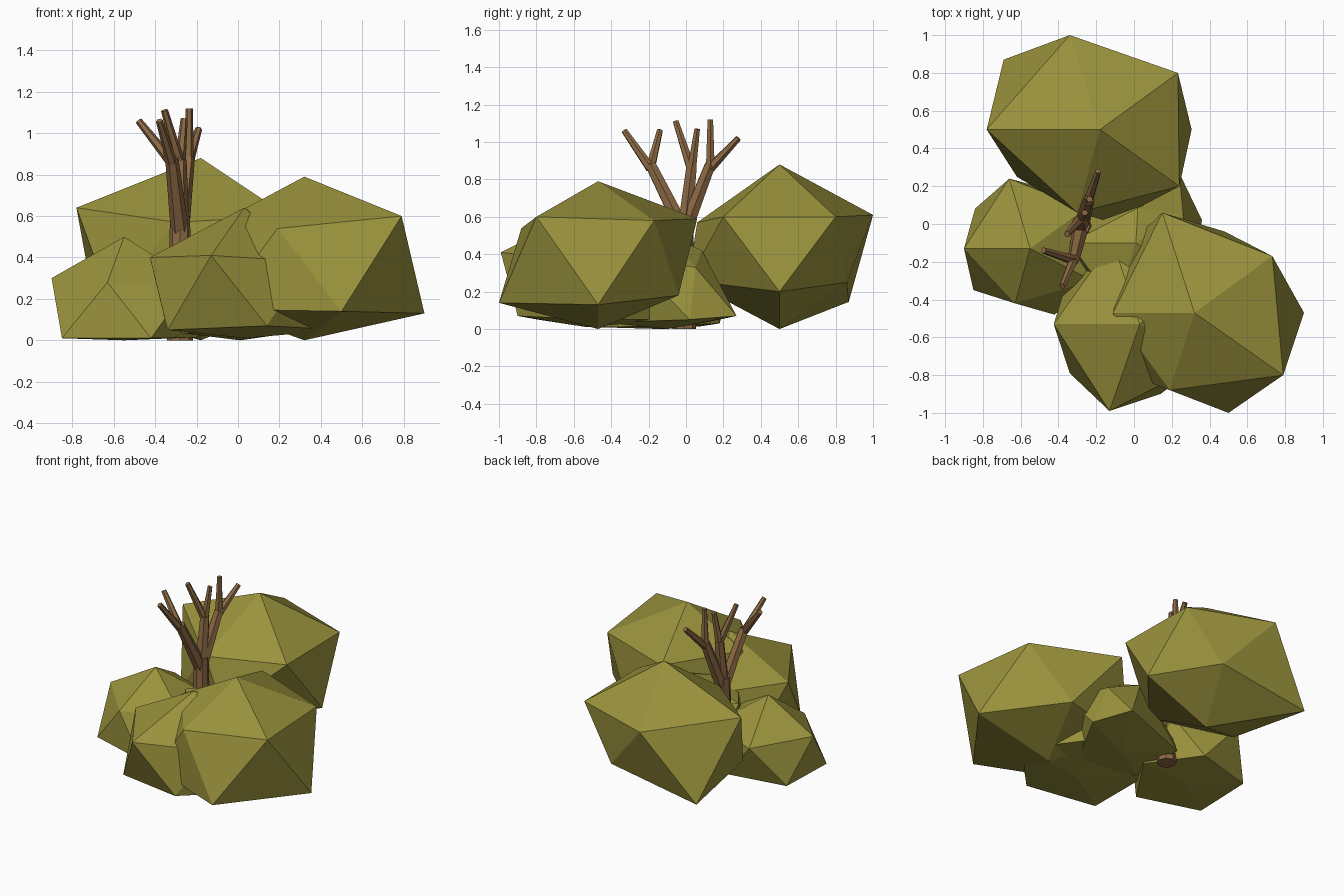
import bpy, bmesh, math
from mathutils import Vector

if "Cube" in bpy.data.objects:
    bpy.data.objects.remove(bpy.data.objects["Cube"])


def material(name, rgb):
    m = bpy.data.materials.new(name)
    m.diffuse_color = (*rgb, 1)
    m.use_nodes = True
    m.node_tree.nodes["Principled BSDF"].inputs["Base Color"].default_value = m.diffuse_color
    return m


LEAF = material("olive_leaf", (0.325, 0.29, 0.046))
BARK = material("brown_bark", (0.27, 0.145, 0.058))


def finish(name, bm, mat):
    bmesh.ops.recalc_face_normals(bm, faces=bm.faces)
    me = bpy.data.meshes.new(name)
    bm.to_mesh(me)
    bm.free()
    me.materials.append(mat)
    bpy.context.collection.objects.link(bpy.data.objects.new(name, me))


def bush(name, x, y, r, levels, upper={}, lower={}):
    """20-sided clump: apex, two rings of five, base; single corners can be moved."""
    top, zu, zl, base = levels
    bm = bmesh.new()

    def ring(start, z, moved):
        out = []
        for k in range(5):
            a = math.radians(start + 72 * k)
            p = moved.get(k, (x + r * math.cos(a), y + r * math.sin(a), z))
            out.append(bm.verts.new(p))
        return out

    up, lo = ring(180, zu, upper), ring(216, zl, lower)
    t, b = bm.verts.new((x, y, top)), bm.verts.new((x, y, base))
    for k in range(5):
        n = (k + 1) % 5
        bm.faces.new((t, up[k], up[n]))
        bm.faces.new((up[k], lo[k], up[n]))
        bm.faces.new((lo[k], lo[n], up[n]))
        bm.faces.new((b, lo[n], lo[k]))
    finish(name, bm, LEAF)


# Leaf clumps (ring corners count anticlockwise from the left)
bush("back_bush", -0.18, 0.50, 0.51, (0.88, 0.60, 0.18, 0.0),
     upper={0: (-0.78, 0.50, 0.64), 1: (-0.30, 0.06, 0.57),
            2: (0.24, 0.20, 0.60), 4: (-0.34, 1.0, 0.61)},
     lower={0: (-0.62, 0.25, 0.20), 1: (-0.12, 0.01, 0.26),
            2: (0.305, 0.50, 0.20), 3: (-0.02, 0.86, 0.25),
            4: (-0.69, 0.87, 0.145)})
bush("right_bush", 0.32, -0.47, 0.51, (0.79, 0.58, 0.15, 0.0),
     upper={0: (-0.11, -0.47, 0.56), 1: (0.19, -0.88, 0.54),
            2: (0.79, -0.80, 0.60), 4: (0.15, 0.06, 0.59)},
     lower={1: (0.50, -1.0, 0.14), 2: (0.90, -0.47, 0.13),
            3: (0.48, -0.04, 0.18)})
bush("left_bush", -0.55, -0.13, 0.36, (0.50, 0.29, 0.015, 0.0),
     upper={0: (-0.90, -0.13, 0.30), 1: (-0.63, -0.42, 0.28),
            2: (-0.22, -0.30, 0.29), 4: (-0.66, 0.24, 0.29)},
     lower={0: (-0.85, -0.35, 0.01), 1: (-0.42, -0.48, 0.01),
            3: (-0.44, 0.18, 0.03)})
bush("front_bush", 0.03, -0.53, 0.46, (0.64, 0.40, 0.05, 0.01),
     upper={0: (-0.425, -0.53, 0.40), 1: (-0.13, -0.99, 0.41),
            2: (0.34, -0.75, 0.38)},
     lower={0: (-0.34, -0.79, 0.05), 1: (0.14, -0.90, 0.07)})
bush("middle_bush", 0.01, -0.10, 0.35, (0.51, 0.39, 0.035, 0.0),
     upper={3: (0.26, 0.05, 0.33), 4: (0.02, 0.085, 0.42)},
     lower={2: (0.36, 0.02, 0.05), 3: (0.24, 0.27, 0.07)})


def limb(name, points, radii, sides=6):
    """Tapered faceted tube through the points."""
    bm = bmesh.new()
    rings = []
    for i, p in enumerate(points):
        p = Vector(p)
        d = Vector(points[min(i + 1, len(points) - 1)]) - Vector(points[max(i - 1, 0)])
        u = d.cross(Vector((0, 1, 0))).normalized()
        v = d.cross(u).normalized()
        rings.append([bm.verts.new(p + radii[i] * (u * math.cos(a) + v * math.sin(a)))
                      for a in (math.tau * k / sides for k in range(sides))])
    for r0, r1 in zip(rings, rings[1:]):
        for k in range(sides):
            n = (k + 1) % sides
            bm.faces.new((r0[k], r0[n], r1[n], r1[k]))
    bm.faces.new(rings[0])
    bm.faces.new(rings[-1])
    finish(name, bm, BARK)


# Trunk and three forked branches
limb("trunk", [(-0.28, -0.01, 0), (-0.28, -0.01, 0.6)], [0.063, 0.048], 8)
forks = [((-0.32, -0.19, 0.88), [(-0.38, -0.33, 1.06), (-0.48, -0.14, 1.06)]),
         ((-0.28, 0.03, 0.87), [(-0.355, -0.055, 1.11), (-0.26, 0.06, 1.07)]),
         ((-0.24, 0.13, 0.88), [(-0.235, 0.13, 1.12), (-0.19, 0.28, 1.02)])]
for i, (fork, tips) in enumerate(forks, 1):
    limb(f"branch_{i}", [(-0.28, -0.01, 0.52), fork], [0.044, 0.032])
    for j, tip in enumerate(tips, 1):
        start = Vector(fork) - Vector((0, 0, 0.02))
        limb(f"twig_{i}_{j}", [start, tip], [0.027, 0.017])
